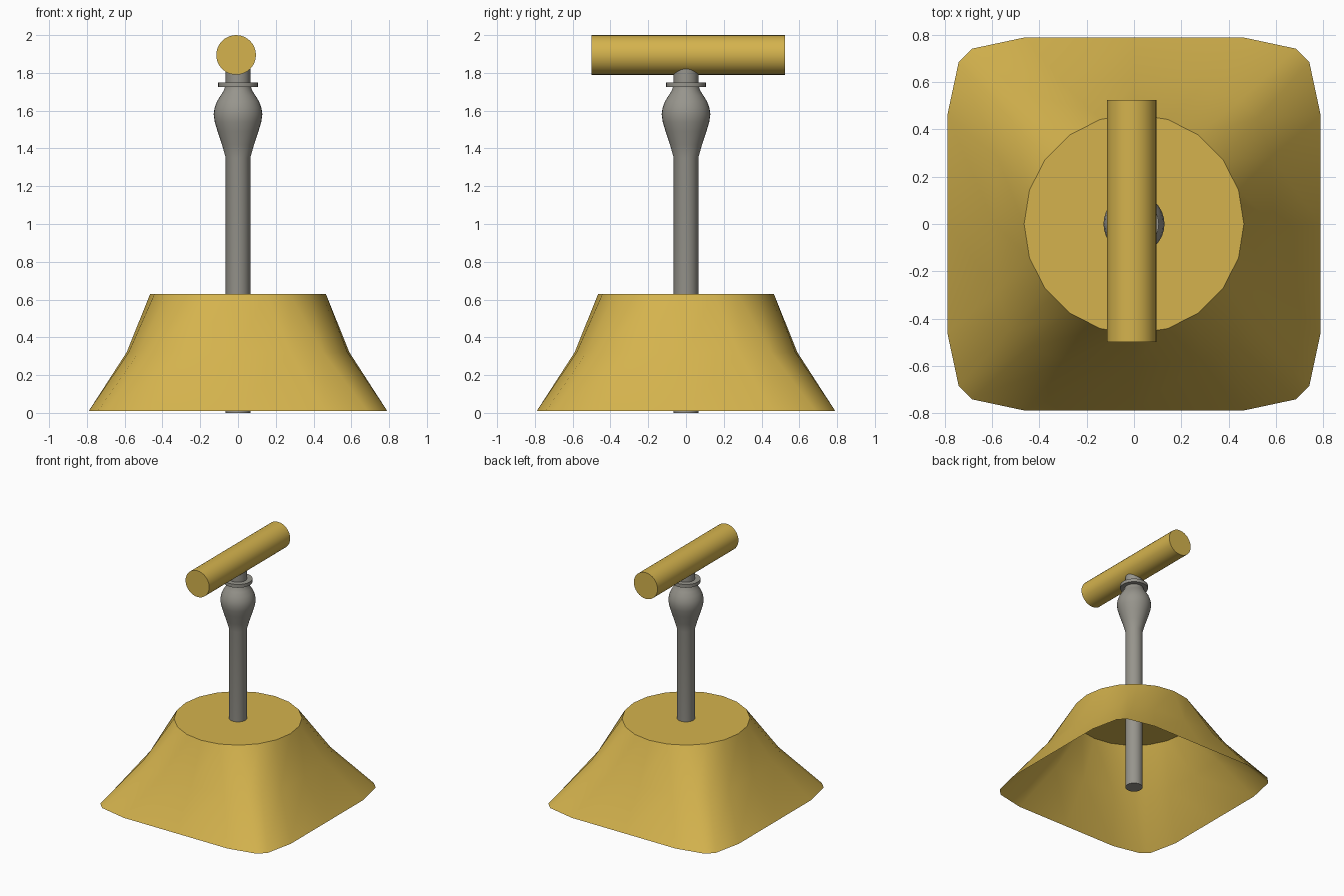
import bpy, bmesh, math
from mathutils import Matrix

if "Cube" in bpy.data.objects:
    bpy.data.objects.remove(bpy.data.objects["Cube"])


def material(name, rgb):
    m = bpy.data.materials.new(name)
    m.diffuse_color = (*rgb, 1)
    m.use_nodes = True
    m.node_tree.nodes["Principled BSDF"].inputs["Base Color"].default_value = m.diffuse_color
    return m


gold = material("gold", (0.66, 0.45, 0.075))
grey = material("warm grey", (0.31, 0.30, 0.265))


def make_object(name, bm, mat, angle=35):
    bmesh.ops.recalc_face_normals(bm, faces=bm.faces)
    mesh = bpy.data.meshes.new(name)
    bm.to_mesh(mesh)
    bm.free()
    mesh.materials.append(mat)
    ob = bpy.data.objects.new(name, mesh)
    bpy.context.collection.objects.link(ob)
    bpy.ops.object.select_all(action='DESELECT')
    ob.select_set(True)
    bpy.context.view_layer.objects.active = ob
    bpy.ops.object.shade_smooth_by_angle(angle=math.radians(angle))
    return ob


def loft(bm, rings):
    loops = [[bm.verts.new(p) for p in ring] for ring in rings]
    for a, b in zip(loops, loops[1:]):
        n = len(a)
        for i in range(n):
            j = (i + 1) % n
            bm.faces.new((a[i], a[j], b[j], b[i]))
    return loops


# Hollow base: rounded square at the floor blending to a 20-sided circle
quarter = [(0.79, 0.0), (0.79, 0.46), (0.742, 0.685), (0.685, 0.742), (0.46, 0.79)]
square = []
for k in range(4):
    for x, y in quarter:
        for _ in range(k):
            x, y = -y, x
        square.append((x, y))
circle = [(0.465 * math.cos(math.tau * i / 20), 0.465 * math.sin(math.tau * i / 20))
          for i in range(20)]
middle = [((a[0] + b[0]) * 0.47, (a[1] + b[1]) * 0.47) for a, b in zip(square, circle)]
bm = bmesh.new()
loops = loft(bm, [[(x, y, z) for x, y in ring]
                  for ring, z in ((square, 0.01), (middle, 0.32), (circle, 0.63))])
bm.faces.new(loops[-1])
make_object("flared_base", bm, gold)

# Turned post with bulb and collar
profile = [(0.065, 0), (0.065, 1.35), (0.085, 1.42), (0.108, 1.49), (0.123, 1.54),
           (0.129, 1.58), (0.124, 1.615), (0.111, 1.65), (0.092, 1.68), (0.073, 1.71),
           (0.07, 1.724), (0.105, 1.724), (0.105, 1.75), (0.065, 1.75), (0.065, 1.85)]
bm = bmesh.new()
loops = loft(bm, [[(r * math.cos(math.tau * i / 32), r * math.sin(math.tau * i / 32), z)
                   for i in range(32)] for r, z in profile])
bm.faces.new(loops[0])
bm.faces.new(loops[-1])
make_object("post", bm, grey)

# Horizontal crossbar
bm = bmesh.new()
bmesh.ops.create_cone(bm, cap_ends=True, segments=32, radius1=0.105, radius2=0.105, depth=1.025,
                      matrix=Matrix.Translation((-0.01, 0.0125, 1.895))
                      @ Matrix.Rotation(math.pi / 2, 4, 'X'))
make_object("crossbar", bm, gold)
